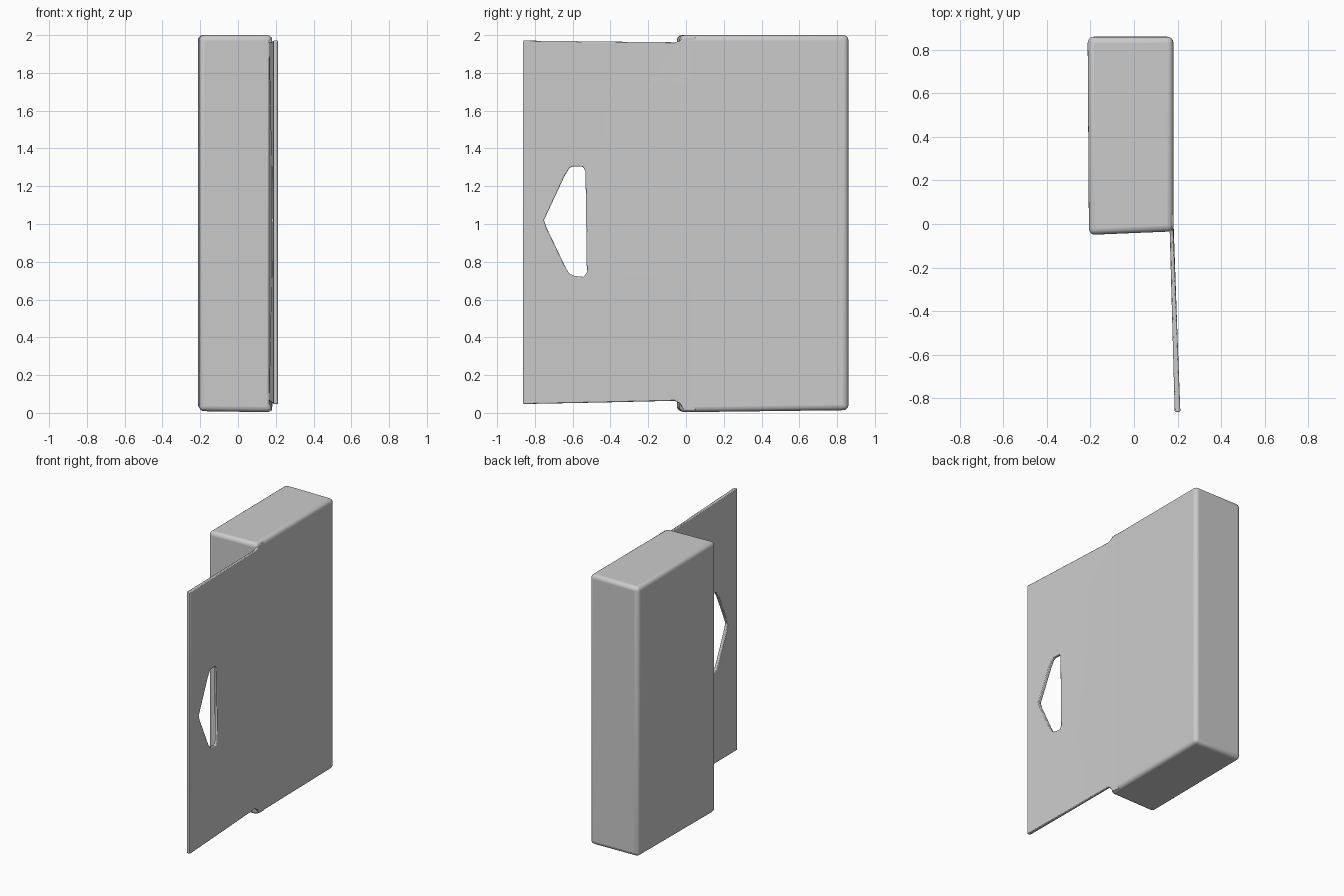
import bpy, bmesh, math

if "Cube" in bpy.data.objects:
    bpy.data.objects.remove(bpy.data.objects["Cube"])


def finish(name, bm, width, segments):
    """Turn a bmesh into a smooth object with softened edges."""
    bmesh.ops.recalc_face_normals(bm, faces=bm.faces)
    mesh = bpy.data.meshes.new(name)
    bm.to_mesh(mesh)
    bm.free()
    ob = bpy.data.objects.new(name, mesh)
    bpy.context.collection.objects.link(ob)
    mod = ob.modifiers.new("soft_edges", 'BEVEL')
    mod.width = width
    mod.segments = segments
    mod.limit_method = 'ANGLE'
    mod.angle_limit = math.radians(50)
    bpy.ops.object.select_all(action='DESELECT')
    bpy.context.view_layer.objects.active = ob
    ob.select_set(True)
    bpy.ops.object.shade_smooth_by_angle(angle=math.radians(40))
    return ob


# Box body: slightly irregular rounded block
bm = bmesh.new()
bmesh.ops.create_cube(bm, size=1)
for v in bm.verts:
    right, back, top = v.co.x > 0, v.co.y > 0, v.co.z > 0
    x = 0.181 if right else (-0.213 if back else -0.207)
    y = 0.86 if back else (-0.034 if right else -0.05)
    z = 2.0 if top else (0.014 if back else 0.003)
    if not top and not right:
        z += 0.006
    v.co = (x, y, z)
finish("box_body", bm, 0.028, 4)

# Thin hanging panel: outline and handle slot as (y, z)
outline = [(-0.863, 0.047), (-0.45, 0.055), (-0.06, 0.064), (-0.035, 0.05),
           (-0.01, 0.012), (0.05, 0.012), (0.05, 1.99), (-0.01, 1.99),
           (-0.035, 1.968), (-0.06, 1.962), (-0.45, 1.966), (-0.863, 1.971)]
slot = [(-0.752, 1.02), (-0.645, 1.25), (-0.618, 1.295), (-0.6, 1.305),
        (-0.545, 1.303), (-0.532, 1.28), (-0.525, 0.745), (-0.54, 0.72),
        (-0.59, 0.725), (-0.62, 0.74), (-0.645, 0.785), (-0.69, 0.88),
        (-0.738, 0.98)]
bm = bmesh.new()
edges = []
for loop in (outline, slot):
    vs = [bm.verts.new((0, y, z)) for y, z in loop]
    edges += [bm.edges.new((a, b)) for a, b in zip(vs, vs[1:] + vs[:1])]
bmesh.ops.triangle_fill(bm, edges=edges, use_beauty=True)
inner = list(bm.verts)
ext = bmesh.ops.extrude_face_region(bm, geom=list(bm.faces), use_keep_orig=True)
outer = [g for g in ext["geom"] if isinstance(g, bmesh.types.BMVert)]
# Panel leans outwards towards its free edge
for v in inner:
    v.co.x = 0.163 + 0.024 * max(0, -v.co.y) / 0.863
for v in outer:
    v.co.x = 0.18 + 0.033 * max(0, -v.co.y) / 0.863
finish("hanging_panel", bm, 0.005, 2)
